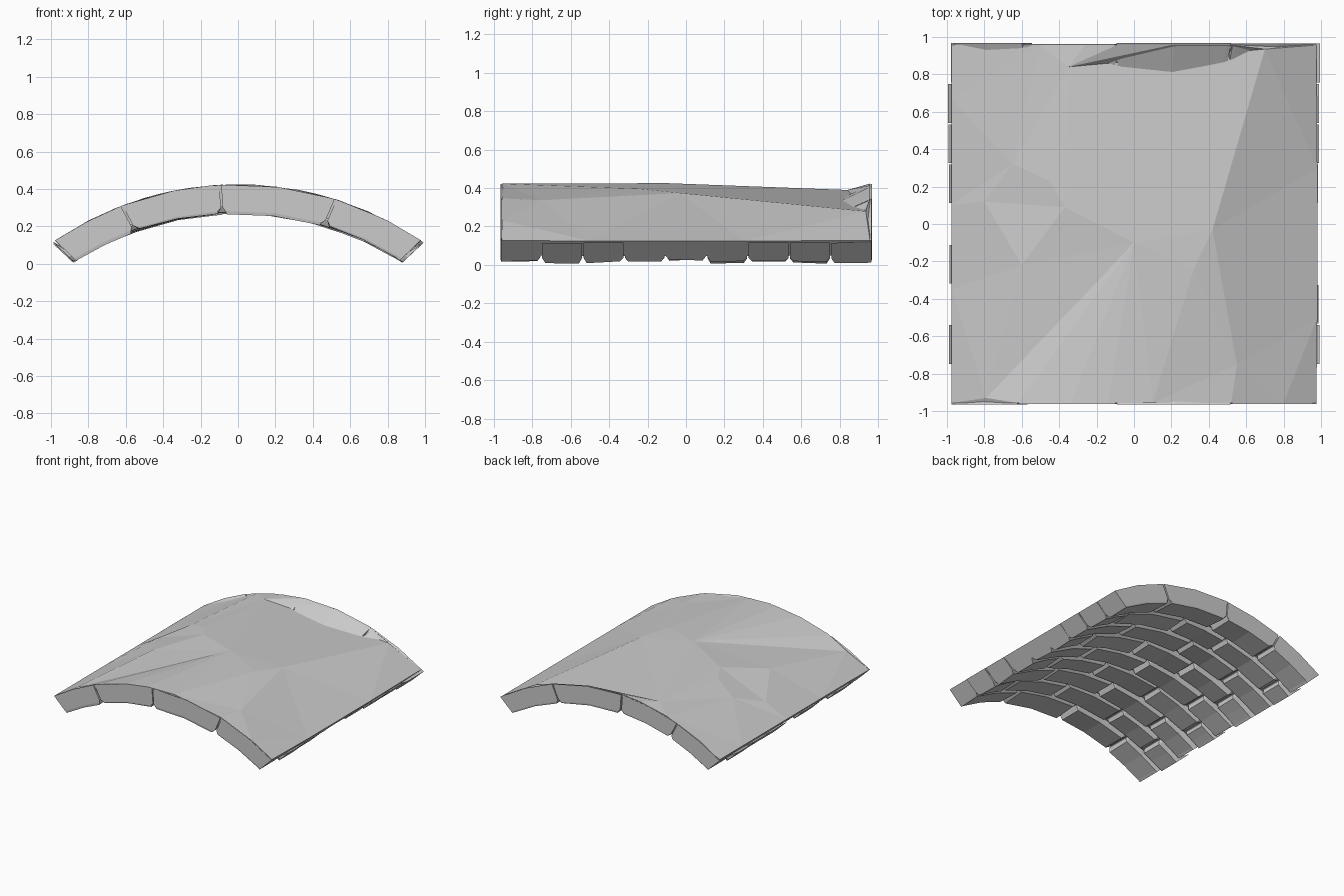
import bpy, bmesh, math, random
from mathutils import Vector
from mathutils.geometry import delaunay_2d_cdt

if "Cube" in bpy.data.objects:
    bpy.data.objects.remove(bpy.data.objects["Cube"])

random.seed(4)
R_OUT, C_OUT, A_OUT = 1.745, -1.32, 0.608   # outer arc radius, centre z, half angle
R_IN, C_IN, A_IN = 1.62, -1.357, 0.574      # inner arc


def pos(t, y, f):
    """Point on the vault: t = -1..1 along the arc, f = 0 underside .. 1 outside."""
    o = Vector((R_OUT * math.sin(A_OUT * t), y, C_OUT + R_OUT * math.cos(A_OUT * t)))
    i = Vector((R_IN * math.sin(A_IN * t), y, C_IN + R_IN * math.cos(A_IN * t)))
    return i.lerp(o, f)


def t_of(x):
    return math.asin(x / R_OUT) / A_OUT


def make_object(name, bm):
    bmesh.ops.recalc_face_normals(bm, faces=bm.faces)
    mesh = bpy.data.meshes.new(name)
    bm.to_mesh(mesh)
    bm.free()
    ob = bpy.data.objects.new(name, mesh)
    bpy.context.collection.objects.link(ob)
    return ob


# Chipped outer skin: irregular facets over the arc, with side walls
Y = 0.957
front = [(x, -Y) for x in (-0.975, -0.62, -0.34, -0.14, 0.1, 0.52, 0.8, 0.975)]
back = [(x, Y) for x in (0.975, 0.52, 0.2, -0.09, -0.26, -0.5, -0.975)]
right = [(0.98, -0.5), (0.98, 0.3)]
left = [(-0.975, 0.67), (-0.975, 0.1), (-0.975, -0.35)]
rim = front + right + back + left
inner = [(-0.37, 0.09), (0, -0.1), (0.32, -0.24), (0.42, -0.03), (0.7, 0.935),
         (-0.35, 0.84), (-0.8, 0.12), (-0.65, 0.32), (-0.45, 0.23), (-0.6, -0.22),
         (0.55, -0.75), (-0.79, -0.93)]
n = len(rim)
edges = [(i, (i + 1) % n) for i in range(n)]
creases = [(0, 1), (1, 2), (2, 3), (3, 4), (4, 5), (5, 0), (0, 8), (8, 7),
           (0, 9), (1, 11), (2, 10), (3, 10), (6, 7)]
edges += [(n + a, n + b) for a, b in creases]
pts = [Vector(p) for p in rim + inner]
verts, _, faces, *_ = delaunay_2d_cdt(pts, edges, [list(range(n))], 1, 1e-5)

MORTAR = 0.3
bm = bmesh.new()
vs = [bm.verts.new(pos(t_of(p.x), p.y, 1)) for p in verts]
for f in faces:
    bm.faces.new([vs[i] for i in f])
bm.normal_update()
for e in [e for e in bm.edges if e.is_boundary]:
    a, b = e.verts
    low = [bm.verts.new(pos(t_of(v.co.x), v.co.y * 0.99, MORTAR)) for v in (b, a)]
    bm.faces.new([a, b] + low)
for f in bm.faces:
    if f.normal.z < 0:
        f.normal_flip()
make_object("outer_skin", bm)

# Mortar bed behind the bricks
bm = bmesh.new()
SEG = 16
rows = []
for k in range(SEG + 1):
    t = -0.97 + 1.94 * k / SEG
    rows.append([bm.verts.new(pos(t, y, f)) for y, f in
                 ((-0.95, MORTAR), (0.95, MORTAR), (0.95, 0.38), (-0.95, 0.38))])
for a, b in zip(rows, rows[1:]):
    for j in range(4):
        bm.faces.new((a[j], a[(j + 1) % 4], b[(j + 1) % 4], b[j]))
bm.faces.new(rows[0])
bm.faces.new(rows[-1])
make_object("mortar_bed", bm)


def add_brick(bm, t0, t1, y0, y1, is_front, is_back):
    """One curved brick with chamfered underside; outer edges rise to the skin."""
    c, ct = 0.017, 0.022
    first, last = t0 <= -0.95, t1 >= 0.95
    tm = (t0 + t1) / 2
    lift = [random.uniform(0.0, 0.12) for _ in range(4)]
    stations = [(t0, not first, first), (t0 + ct, False, False), (tm, False, False),
                (t1 - ct, False, False), (t1, not last, last)]
    loops = []
    for k, (t, cut, tall) in enumerate(stations):
        w = k / 4
        ba = 0.24 if cut else lift[0] * (1 - w) + lift[1] * w
        bb = 0.24 if cut else lift[2] * (1 - w) + lift[3] * w
        top_a = 0.99 if tall or is_front else 0.36
        top_b = 0.99 if tall or is_back else 0.36
        ca, cb = (0.003 if is_front else c), (0.003 if is_back else c)
        sa, sb = (0.12 if is_front else 0.26), (0.12 if is_back else 0.26)
        section = [(y0, top_a), (y0, max(sa, ba)), (y0 + ca, ba),
                   (y1 - cb, bb), (y1, max(sb, bb)), (y1, top_b)]
        loops.append([bm.verts.new(pos(t, y, f)) for y, f in section])
    for a, b in zip(loops, loops[1:]):
        for j in range(6):
            m = (j + 1) % 6
            bm.faces.new((a[j], a[m], b[m], b[j]))
    bm.faces.new(loops[0])
    bm.faces.new(loops[-1])


# Staggered courses of bricks along the vault
ROWS, Y0 = 9, -0.967
pitch = -2 * Y0 / ROWS
joints = [(-0.6, -0.09, 0.5), (-0.8, -0.33, 0.17, 0.7)]
for r in range(ROWS):
    bm = bmesh.new()
    ends = random.uniform(0.972, 1.0), random.uniform(0.975, 1.0)
    inside = [t + (random.uniform(-0.05, 0.05) if r else 0) for t in joints[r % 2]]
    cuts = [-ends[0]] + inside + [ends[1]]
    for k in range(len(cuts) - 1):
        a = cuts[k] + (0.005 if k else 0)
        b = cuts[k + 1] - (0.005 if k < len(cuts) - 2 else 0)
        ya = Y0 + r * pitch + (0.004 if r else random.uniform(0, 0.006))
        yb = Y0 + (r + 1) * pitch - (0.004 if r < ROWS - 1 else random.uniform(0, 0.006))
        add_brick(bm, a, b, ya, yb, r == 0, r == ROWS - 1)
    make_object(f"brick_course_{r + 1}", bm)
